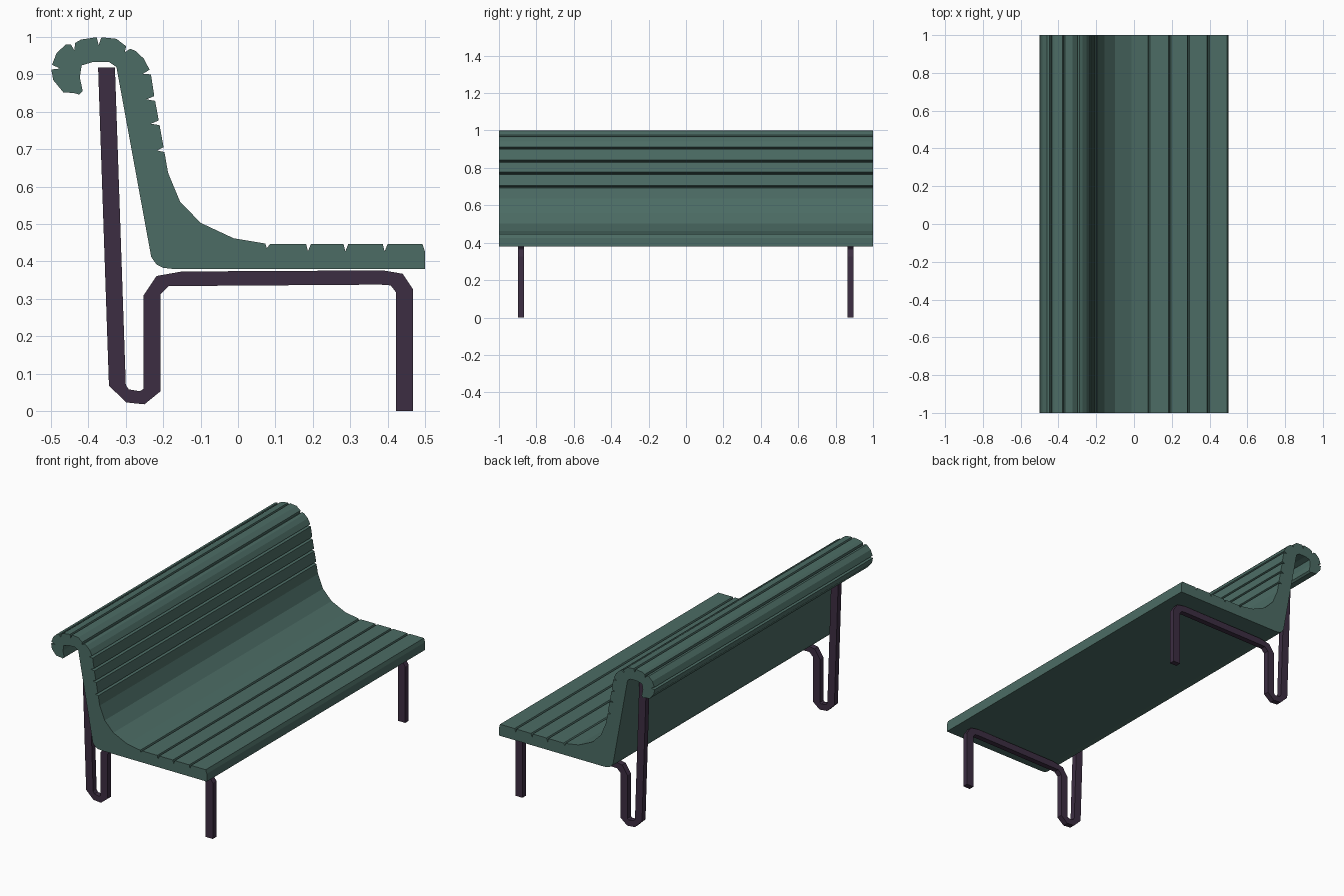
import bpy, bmesh
from mathutils import Vector


def material(name, rgb):
    m = bpy.data.materials.new(name)
    m.diffuse_color = (*rgb, 1)
    return m


GREEN = material("bench green", (0.072, 0.150, 0.128))
PURPLE = material("dark purple metal", (0.046, 0.027, 0.055))


def extrude_profile(name, points, y0, y1, mat):
    """Solid with an x-z outline running from y0 to y1."""
    bm = bmesh.new()
    face = bm.faces.new([bm.verts.new((p[0], y0, p[1])) for p in points])
    new = bmesh.ops.extrude_face_region(bm, geom=[face])["geom"]
    verts = [v for v in new if isinstance(v, bmesh.types.BMVert)]
    bmesh.ops.translate(bm, vec=(0, y1 - y0, 0), verts=verts)
    bmesh.ops.recalc_face_normals(bm, faces=bm.faces)
    me = bpy.data.meshes.new(name)
    bm.to_mesh(me)
    bm.free()
    me.materials.append(mat)
    ob = bpy.data.objects.new(name, me)
    bpy.context.collection.objects.link(ob)
    return ob


def cut_grooves(points):
    """Replace each point carrying a depth with a V groove into the body."""
    out = []
    for i, p in enumerate(points):
        here = Vector(p[:2])
        if len(p) == 2:
            out.append(here)
            continue
        before = (Vector(points[i - 1][:2]) - here).normalized()
        after = (Vector(points[i + 1][:2]) - here).normalized()
        along = (after - before).normalized()
        inward = Vector((-along.y, along.x))   # outline runs anticlockwise
        out += [here + before * 0.008, here + inward * p[2], here + after * 0.005]
    return out


# Slatted shell: seat front, up the backrest, over the rolled top
slats = [
    (0.5, 0.38), (0.5, 0.425), (0.493, 0.447),
    (0.392, 0.447, 0.02), (0.287, 0.447, 0.02), (0.187, 0.447, 0.02),
    (0.078, 0.447, 0.012), (-0.012, 0.462), (-0.1, 0.503),
    (-0.155, 0.56), (-0.187, 0.637), (-0.198, 0.7, 0.019),
    (-0.211, 0.772, 0.022), (-0.223, 0.837, 0.022), (-0.234, 0.908, 0.022),
    (-0.252, 0.942), (-0.273, 0.962), (-0.295, 0.972, 0.015),
    (-0.325, 0.995), (-0.373, 1.0, 0.022), (-0.42, 0.993),
    (-0.442, 0.98, 0.016), (-0.46, 0.98), (-0.485, 0.957),
    (-0.5, 0.918, 0.025), (-0.494, 0.885), (-0.467, 0.852),
]
underside = [
    (-0.438, 0.85), (-0.425, 0.846), (-0.415, 0.855), (-0.423, 0.892),
    (-0.418, 0.924), (-0.388, 0.933), (-0.345, 0.933), (-0.325, 0.92),
    (-0.232, 0.412), (-0.218, 0.392), (-0.2, 0.383), (-0.175, 0.38),
]
extrude_profile("slatted_seat", cut_grooves(slats + underside), -1, 1, GREEN)

# Bent bar frame: backrest support, low loop, seat rail and front leg
frame = [
    (-0.374, 0.918), (-0.345, 0.068), (-0.299, 0.023), (-0.25, 0.018),
    (-0.207, 0.053), (-0.207, 0.312), (-0.185, 0.334), (0.38, 0.338),
    (0.408, 0.336), (0.422, 0.318), (0.422, 0.0), (0.468, 0.0),
    (0.468, 0.325), (0.44, 0.367), (0.388, 0.376), (-0.15, 0.373),
    (-0.218, 0.361), (-0.252, 0.31), (-0.252, 0.06), (-0.262, 0.053),
    (-0.292, 0.058), (-0.3, 0.07), (-0.329, 0.918),
]
for side, y in (("front", -0.883), ("back", 0.88)):
    extrude_profile(side + "_leg_frame", frame, y - 0.016, y + 0.016, PURPLE)
